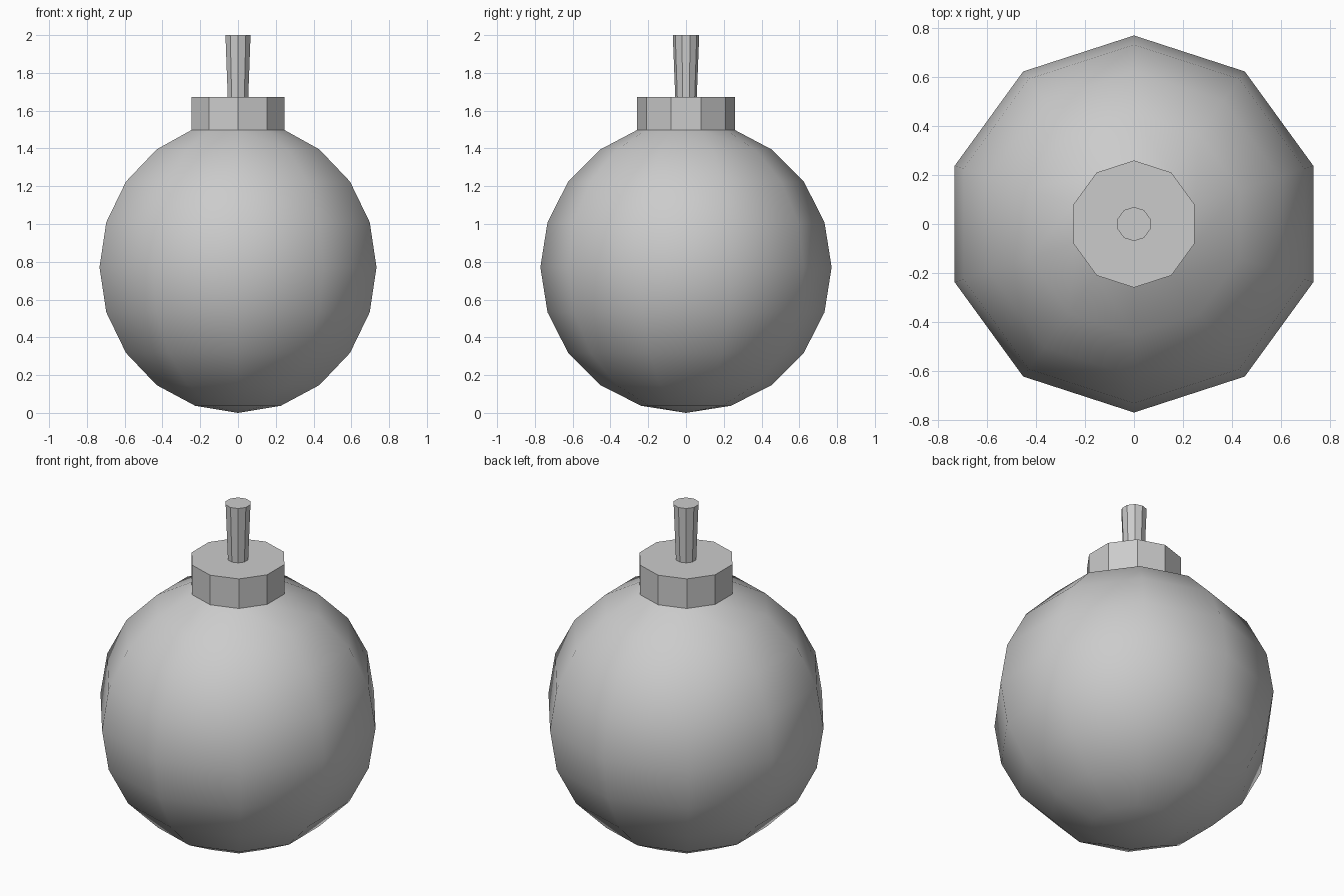
import bpy, bmesh
from math import sin, cos, pi

if "Cube" in bpy.data.objects:
    bpy.data.objects.remove(bpy.data.objects["Cube"])

SIDES = 10
R = 0.771  # body radius


def lathe(name, profile, smooth=False):
    """Revolve (radius, z) points into a ten-sided solid with a corner on +y."""
    bm = bmesh.new()
    rings = []
    for r, z in profile:
        if r < 1e-5:
            rings.append([bm.verts.new((0, 0, z))] * SIDES)
        else:
            rings.append([bm.verts.new((r * sin(2 * pi * i / SIDES), r * cos(2 * pi * i / SIDES), z))
                          for i in range(SIDES)])
    for a, b in zip(rings, rings[1:]):
        for i in range(SIDES):
            j = (i + 1) % SIDES
            bm.faces.new(list(dict.fromkeys((a[i], a[j], b[j], b[i]))))
    # flat cap on open top
    if not smooth:
        bm.faces.new(rings[-1])
    bmesh.ops.recalc_face_normals(bm, faces=bm.faces[:])
    # outward direction check
    if bm.calc_volume(signed=True) < 0:
        bmesh.ops.reverse_faces(bm, faces=bm.faces[:])
    for f in bm.faces:
        f.smooth = smooth
    mesh = bpy.data.meshes.new(name)
    bm.to_mesh(mesh)
    bm.free()
    obj = bpy.data.objects.new(name, mesh)
    bpy.context.collection.objects.link(obj)
    return obj


# round body, open at the top where the collar sits
body = [(R * sin(pi * k / 10), R - R * cos(pi * k / 10)) for k in range(9)]
lathe("body", body + [(0.26, 1.497)], smooth=True)

# collar
lathe("collar", [(0.26, 1.497), (0.26, 1.672)])

# flared fuse
lathe("fuse", [(0.057, 1.672), (0.07, 2.0)])
